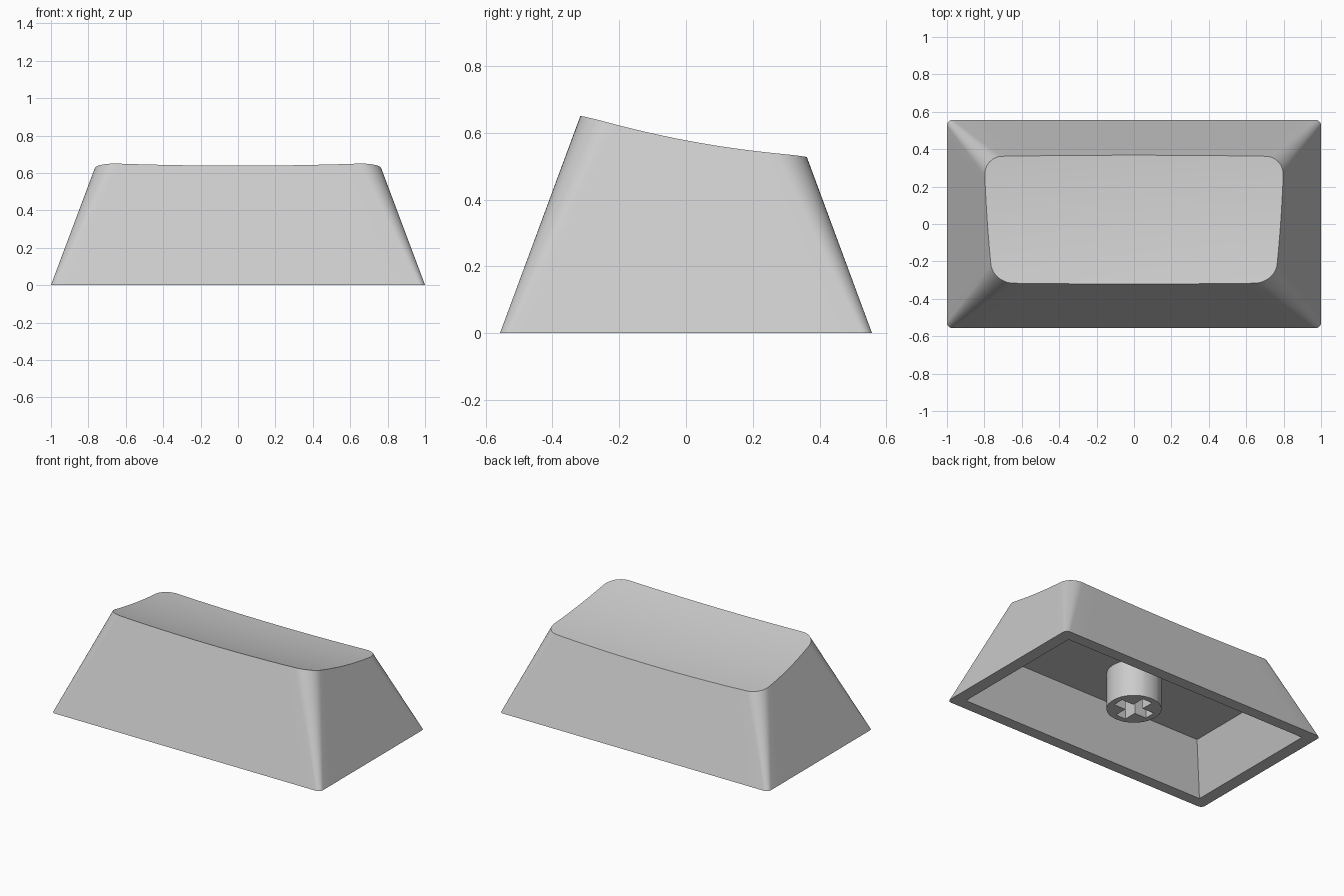
import bpy
import bmesh
from math import sin, cos, pi, atan2, radians
from mathutils import Vector

cube = bpy.data.objects.get("Cube")
if cube:
    bpy.data.objects.remove(cube, do_unlink=True)

# Single plain plastic colour
grey = bpy.data.materials.new("light grey plastic")
grey.use_nodes = True
colour = (0.6, 0.6, 0.6, 1)
grey.diffuse_color = colour
grey.node_tree.nodes["Principled BSDF"].inputs["Base Color"].default_value = colour


def section(hx, hy, r, z, arc=10, edge=14):
    """Rounded rectangle ring with subdivided straight edges."""
    corners = []
    for k, (sx, sy) in enumerate([(1, 1), (-1, 1), (-1, -1), (1, -1)]):
        angles = [(k + i / arc) * pi / 2 for i in range(arc + 1)]
        corners.append([Vector((sx * (hx - r) + r * cos(a),
                                sy * (hy - r) + r * sin(a), z)) for a in angles])
    ring = []
    for k, pts in enumerate(corners):
        following = corners[(k + 1) % 4][0]
        ring += pts + [pts[-1].lerp(following, i / edge) for i in range(1, edge)]
    return ring


def loft(name, rings):
    """Skin a list of equal-length rings; a one-point ring makes a fan cap."""
    bm = bmesh.new()
    loops = [[bm.verts.new(p) for p in ring] for ring in rings]
    for a, b in zip(loops, loops[1:]):
        n = max(len(a), len(b))
        for i in range(n):
            j = (i + 1) % n
            if len(a) == 1:
                bm.faces.new((a[0], b[j], b[i]))
            elif len(b) == 1:
                bm.faces.new((a[i], a[j], b[0]))
            else:
                bm.faces.new((a[i], a[j], b[j], b[i]))
    bmesh.ops.remove_doubles(bm, verts=bm.verts, dist=1e-5)
    bmesh.ops.recalc_face_normals(bm, faces=bm.faces)
    mesh = bpy.data.meshes.new(name)
    bm.to_mesh(mesh)
    bm.free()
    mesh.materials.append(grey)
    obj = bpy.data.objects.new(name, mesh)
    bpy.context.collection.objects.link(obj)
    bpy.ops.object.select_all(action="DESELECT")
    obj.select_set(True)
    bpy.context.view_layer.objects.active = obj
    bpy.ops.object.shade_smooth_by_angle(angle=radians(30))
    return obj


def dish(x, y):
    """Height of the scooped, forward-rising top."""
    return 0.559 - 0.193 * y + 0.1735 * y * y + 0.03 * x * x


def rise_to_dish(low, high):
    """Follow a wall line upward until it meets the dished top."""
    p = high
    for _ in range(20):
        p = low.lerp(high, dish(p.x, p.y) / high.z)
    return p


# Hollow shell: ceiling, cavity walls, bottom rim, sloped walls, dished top
ceiling = 0.315
taper = 0.37 * ceiling
cavity_top = section(0.917 - taper, 0.48 - taper, 0, ceiling)
cavity_mouth = section(0.917, 0.48, 0, 0)
base = section(1.0, 0.557, 0.03, 0)
guide = section(0.775, 0.335, 0.105, 0.6)
top_edge = [rise_to_dish(a, b) for a, b in zip(base, guide)]


def dish_ring(s):
    ring = [(p.x * s, p.y * s + 0.025 * (1 - s)) for p in top_edge]
    return [Vector((x, y, dish(x, y))) for x, y in ring]


dish_rings = [dish_ring(1 - i / 10) for i in range(1, 10)]
loft("keycap_shell",
     [[Vector((0, 0, ceiling))], cavity_top, cavity_mouth, base, top_edge]
     + dish_rings + [[Vector((0, 0.025, dish(0, 0.025)))]])

# Round mounting stem with a plus-shaped socket
radius, arm, half_width = 0.165, 0.125, 0.037
stem_bottom, socket_end = 0.07, 0.3
tip = atan2(half_width, arm)
quarter = [0, tip] + [tip + (pi / 2 - 2 * tip) * i / 14 for i in range(1, 14)]
quarter += [pi / 2 - tip]
angles = [(q * pi / 2 + a, a) for q in range(4) for a in quarter]


def socket_radius(a):
    near, far = min(abs(cos(a)), abs(sin(a))), max(abs(cos(a)), abs(sin(a)))
    return min(arm / far, half_width / max(near, 1e-6))


def stem_ring(reach, z):
    return [Vector((reach(a) * cos(t), reach(a) * sin(t), z)) for t, a in angles]


loft("mounting_stem", [
    stem_ring(lambda a: radius, ceiling + 0.01),
    stem_ring(lambda a: radius, stem_bottom),
    stem_ring(socket_radius, stem_bottom),
    stem_ring(socket_radius, socket_end),
    [Vector((0, 0, socket_end))],
])
